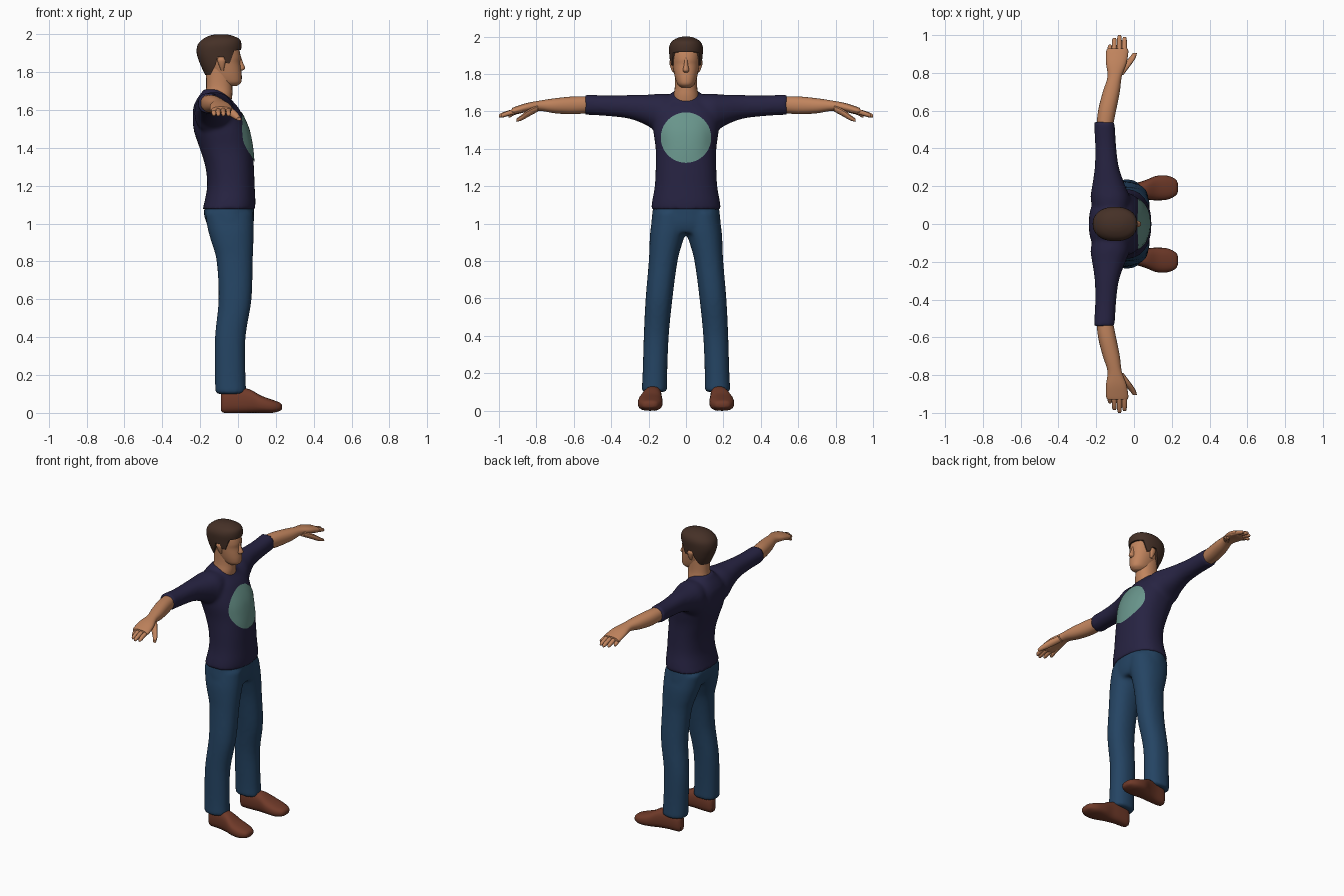
import bpy, bmesh, math
from mathutils import Vector

default = bpy.data.objects.get("Cube")
if default:
    bpy.data.objects.remove(default)


def material(name, rgb):
    mat = bpy.data.materials.new(name)
    mat.use_nodes = True
    mat.diffuse_color = (*rgb, 1)
    mat.node_tree.nodes["Principled BSDF"].inputs["Base Color"].default_value = (*rgb, 1)
    return mat


skin = material("skin", (.53, .23, .11))
hair_brown = material("hair_brown", (.06, .03, .02))
navy = material("shirt_navy", (.02, .017, .055))
denim = material("denim_blue", (.018, .058, .125))
leather = material("shoe_leather", (.16, .042, .022))
teal = material("emblem_teal", (.14, .3, .26))


def smooth_rows(rows, steps):
    """Resample section rows along a smooth curve."""
    out = []
    for i in range(len(rows) - 1):
        p, q, r, s = (rows[max(0, min(len(rows) - 1, i + k))] for k in (-1, 0, 1, 2))
        for j in range(steps):
            t = j / steps
            out.append([b + t * ((c - a) / 2 + t * ((2*a - 5*b + 4*c - d) / 2
                        + t * (3*b - a - 3*c + d) / 2))
                        for a, b, c, d in zip(p, q, r, s)])
    return out + [rows[-1]]


def loft(bm, axis, rows, side=1, n=24, power=2.2, steps=4):
    """Skin rounded sections; a row is position, then the two cross ranges."""
    rings = []
    for t, a0, a1, b0, b1 in smooth_rows(rows, steps):
        ring = []
        for k in range(n):
            ang = math.tau * k / n
            c, s = math.cos(ang), math.sin(ang)
            a = (a0 + a1) / 2 + (a1 - a0) / 2 * math.copysign(abs(c) ** (2 / power), c)
            b = (b0 + b1) / 2 + (b1 - b0) / 2 * math.copysign(abs(s) ** (2 / power), s)
            x, y, z = {"x": (t, a, b), "y": (a, t, b), "z": (a, b, t)}[axis]
            ring.append(bm.verts.new((x, y * side, z)))
        rings.append(ring)
    for lo, hi in zip(rings, rings[1:]):
        for k in range(n):
            bm.faces.new((lo[k], lo[k - 1], hi[k - 1], hi[k]))
    bm.faces.new(rings[0])
    bm.faces.new(rings[-1])


def finish(name, bm, mat):
    bmesh.ops.recalc_face_normals(bm, faces=bm.faces)
    mesh = bpy.data.meshes.new(name)
    bm.to_mesh(mesh)
    bm.free()
    mesh.materials.append(mat)
    obj = bpy.data.objects.new(name, mesh)
    bpy.context.collection.objects.link(obj)
    return obj


def blend(obj):
    """Fuse overlapping lofts into one soft garment."""
    remesh = obj.modifiers.new("fuse", "REMESH")
    remesh.mode = "VOXEL"
    remesh.voxel_size = .011
    remesh.use_smooth_shade = True
    soft = obj.modifiers.new("soften", "SMOOTH")
    soft.factor, soft.iterations = .5, 6


def upright(rows):
    """Rows of height, back, front, half width, symmetric in y."""
    return [(z, back, front, -w, w) for z, back, front, w in rows]


# Shirt: torso and both sleeves
bm = bmesh.new()
loft(bm, "z", upright([
    (1.075, -.188, .09, .187), (1.12, -.176, .092, .181), (1.2, -.163, .088, .167),
    (1.3, -.172, .084, .162), (1.4, -.203, .076, .162), (1.5, -.235, .056, .175),
    (1.6, -.238, .01, .175), (1.65, -.222, -.03, .135), (1.69, -.195, -.06, .085),
    (1.71, -.18, -.085, .065)]), n=40, power=2.3)
for side in (1, -1):
    loft(bm, "y", [
        (.03, -.2, -.04, 1.5, 1.685), (.13, -.23, -.02, 1.47, 1.695),
        (.2, -.222, -.045, 1.52, 1.69), (.3, -.208, -.08, 1.56, 1.688),
        (.42, -.206, -.095, 1.575, 1.685), (.54, -.213, -.102, 1.582, 1.692)], side)
shirt = finish("shirt", bm, navy)
blend(shirt)

# Round chest emblem, draped on the shirt front
bm = bmesh.new()
rim = None
for radius in (.135, .108, .081, .054, .027):
    ring = [bm.verts.new((.3, radius * math.cos(math.tau * k / 40),
                          1.46 + radius * math.sin(math.tau * k / 40))) for k in range(40)]
    if rim:
        for k in range(40):
            bm.faces.new((rim[k - 1], rim[k], ring[k], ring[k - 1]))
    rim = ring
bm.faces.new(rim)
emblem = finish("chest_emblem", bm, teal)
for poly in emblem.data.polygons:
    if poly.normal.x < 0:
        poly.flip()
wrap = emblem.modifiers.new("drape", "SHRINKWRAP")
wrap.target = shirt
wrap.wrap_method = "PROJECT"
wrap.use_project_x = True
wrap.use_project_y = wrap.use_project_z = False
wrap.use_positive_direction, wrap.use_negative_direction = False, True
wrap.offset = .005

# Trousers: hips and two legs
bm = bmesh.new()
loft(bm, "z", upright([(.95, -.13, .07, .15), (1.0, -.165, .083, .183),
                       (1.06, -.181, .084, .18), (1.1, -.17, .085, .174)]), n=40)
for side in (1, -1):
    loft(bm, "z", [
        (.1, -.12, .045, .1, .238), (.2, -.122, .04, .1, .232),
        (.4, -.122, .04, .092, .226), (.6, -.103, .072, .072, .216),
        (.8, -.113, .078, .045, .199), (.9, -.14, .082, .018, .195),
        (.97, -.16, .084, -.005, .19), (1.06, -.175, .08, -.01, .175)], side)
blend(finish("trousers", bm, denim))

# Shoes, arms and hands
for side, label in ((1, "left"), (-1, "right")):
    bm = bmesh.new()
    loft(bm, "x", [
        (-.09, .15, .19, .01, .1), (-.07, .135, .205, 0, .12), (0, .13, .215, 0, .13),
        (.06, .13, .232, 0, .125), (.12, .125, .255, 0, .092), (.18, .13, .255, 0, .07),
        (.22, .15, .237, .01, .055), (.232, .17, .215, .02, .042)], side, power=2.6)
    finish(label + "_shoe", bm, leather)

    bm = bmesh.new()
    loft(bm, "y", [
        (.5, -.2, -.115, 1.595, 1.68), (.6, -.19, -.095, 1.585, 1.68),
        (.7, -.165, -.075, 1.59, 1.67), (.78, -.14, -.065, 1.603, 1.658),
        (.85, -.148, -.04, 1.597, 1.645), (.91, -.148, -.03, 1.584, 1.626),
        (.93, -.14, -.035, 1.586, 1.618)], side)
    finish(label + "_forearm_and_palm", bm, skin)

    bm = bmesh.new()
    for k, tip in enumerate((.95, .985, 1.0, .99)):
        x = -.146 + .027 * k + (.004 if k == 0 else 0)
        loft(bm, "y", [(.88, x, x + .029, 1.594, 1.624),
                       (.88 + (tip - .88) * .55, x + .001, x + .028, 1.579, 1.607),
                       (tip - .008, x + .004, x + .026, 1.567, 1.59),
                       (tip, x + .01, x + .02, 1.57, 1.58)], side, n=10, steps=2)
    loft(bm, "y", [(.79, -.1, -.055, 1.6, 1.635), (.84, -.065, -.018, 1.573, 1.612),
                   (.875, -.03, .006, 1.553, 1.585), (.905, -.006, .016, 1.544, 1.562)],
         side, n=12)
    finish(label + "_fingers", bm, skin)

# Neck, head, nose and ears
bm = bmesh.new()
loft(bm, "z", upright([(1.62, -.17, -.04, .07), (1.68, -.172, -.03, .068),
                       (1.73, -.168, -.03, .06), (1.82, -.17, -.03, .06)]))
finish("neck", bm, skin)

bm = bmesh.new()
loft(bm, "z", upright([
    (1.728, -.07, -.005, .025), (1.745, -.11, .016, .045), (1.775, -.14, .02, .057),
    (1.81, -.155, .017, .065), (1.85, -.175, .012, .072), (1.88, -.19, .014, .076),
    (1.92, -.2, .006, .078), (1.96, -.18, -.015, .065), (1.98, -.14, -.05, .03)]),
    n=32)
finish("head", bm, skin)

bm = bmesh.new()
loft(bm, "z", upright([(1.808, -.01, .02, .012), (1.82, -.01, .038, .017),
                       (1.85, -.01, .026, .011), (1.885, -.01, .015, .008)]), n=12)
finish("nose", bm, skin)

bm = bmesh.new()
for side in (1, -1):
    loft(bm, "z", [(1.81, -.09, -.075, .06, .072), (1.835, -.1, -.07, .06, .083),
                   (1.865, -.11, -.065, .06, .089), (1.88, -.1, -.075, .06, .08)],
         side, n=12)
finish("ears", bm, skin)

# Hair: a fuller skull shape trimmed to a side-on hairline
bm = bmesh.new()
loft(bm, "z", upright([
    (1.77, -.166, .0, .06), (1.81, -.185, .0, .074), (1.85, -.203, .008, .083),
    (1.9, -.218, .014, .089), (1.945, -.213, .018, .09), (1.975, -.185, .008, .075),
    (1.993, -.15, -.03, .045), (2.0, -.115, -.06, .018)]), n=40)
hair = finish("hair", bm, hair_brown)

hairline = [(.1, 1.925), (-.02, 1.915), (-.035, 1.87), (-.045, 1.845), (-.065, 1.85),
            (-.075, 1.88), (-.108, 1.88), (-.118, 1.84), (-.145, 1.785), (-.3, 1.785),
            (-.3, 2.1), (.1, 2.1)]
bm = bmesh.new()
outline = bm.faces.new([bm.verts.new((x, -.2, z)) for x, z in hairline])
wall = bmesh.ops.extrude_face_region(bm, geom=[outline])
bmesh.ops.translate(bm, vec=Vector((0, .4, 0)),
                    verts=[v for v in wall["geom"] if isinstance(v, bmesh.types.BMVert)])
cutter = finish("hairline_cutter", bm, hair_brown)
trim = hair.modifiers.new("trim", "BOOLEAN")
trim.operation, trim.solver, trim.object = "INTERSECT", "EXACT", cutter
bpy.context.view_layer.update()
trimmed = bpy.data.meshes.new_from_object(hair.evaluated_get(
    bpy.context.evaluated_depsgraph_get()))
hair.modifiers.clear()
hair.data = trimmed
bpy.data.objects.remove(cutter)

# Smooth shading with crisp hems and hairline
bpy.ops.object.select_all(action="DESELECT")
for obj in bpy.context.collection.objects:
    if obj.type == "MESH":
        obj.select_set(True)
        bpy.context.view_layer.objects.active = obj
bpy.ops.object.shade_smooth_by_angle(angle=math.radians(40))
